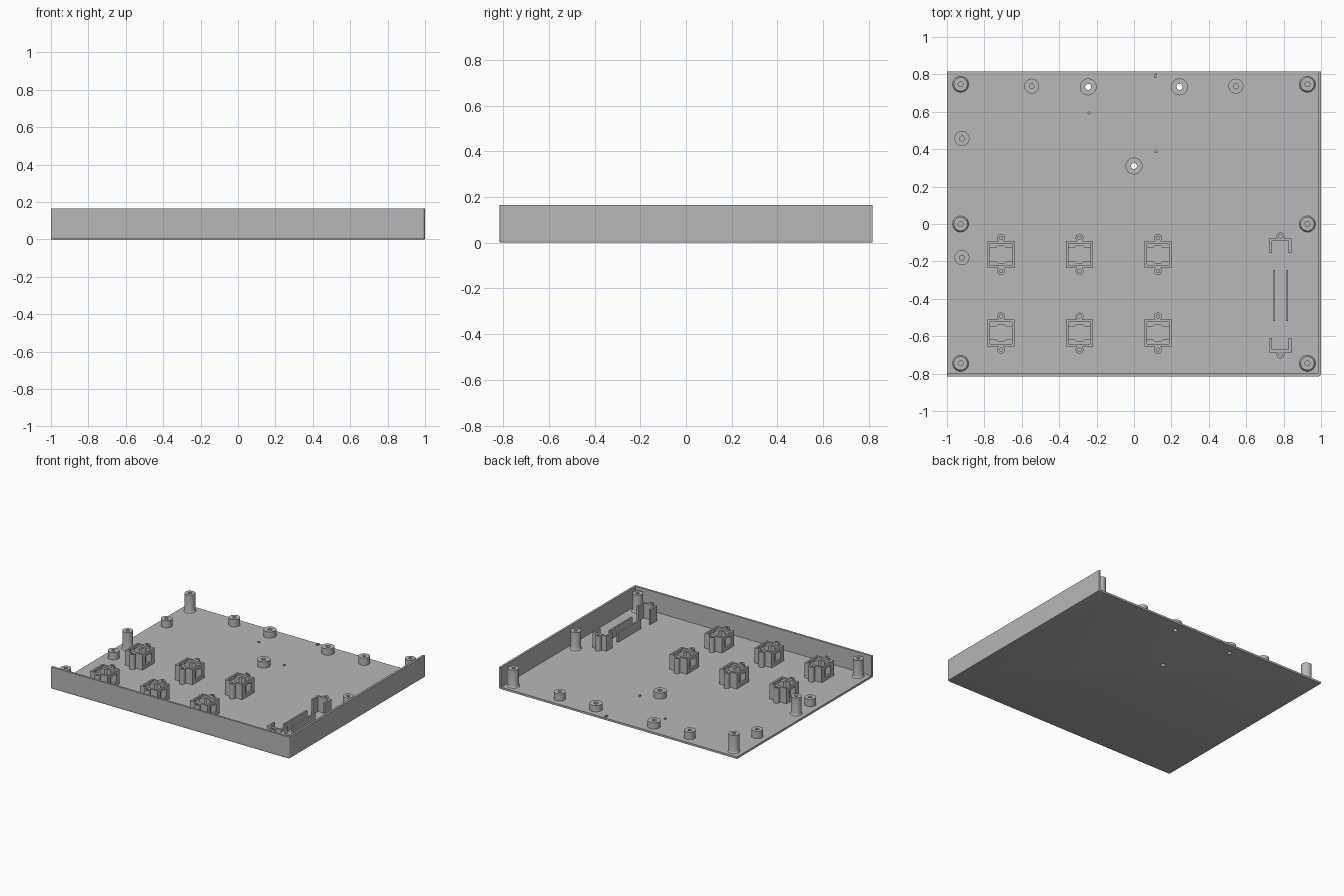
import bpy, bmesh, math
from mathutils import Vector

cube = bpy.data.objects.get("Cube")
if cube:
    bpy.data.objects.remove(cube, do_unlink=True)

grey = bpy.data.materials.new("plain_grey")
grey.use_nodes = True
grey.diffuse_color = (0.48, 0.48, 0.48, 1)
grey.node_tree.nodes["Principled BSDF"].inputs["Base Color"].default_value = (0.48, 0.48, 0.48, 1)

FLOOR, TOP = 0.015, 0.165
X, Y, WALL, ROUND = 1.0, 0.815, 0.016, 0.016


def finish(name, bm, loc=(0, 0, 0), smooth=True):
    bmesh.ops.recalc_face_normals(bm, faces=bm.faces)
    mesh = bpy.data.meshes.new(name)
    bm.to_mesh(mesh)
    bm.free()
    mesh.materials.append(grey)
    return place(name, mesh, loc, smooth)


def place(name, mesh, loc, smooth=True):
    ob = bpy.data.objects.new(name, mesh)
    ob.location = loc
    bpy.context.collection.objects.link(ob)
    if smooth:
        bpy.ops.object.select_all(action='DESELECT')
        ob.select_set(True)
        bpy.context.view_layer.objects.active = ob
        bpy.ops.object.shade_smooth_by_angle(angle=math.radians(35))
    return ob


def prism(bm, outline, z0, z1):
    face = bm.faces.new([bm.verts.new((x, y, z0)) for x, y in outline])
    new = bmesh.ops.extrude_face_region(bm, geom=[face])["geom"]
    verts = [v for v in new if isinstance(v, bmesh.types.BMVert)]
    bmesh.ops.translate(bm, verts=verts, vec=(0, 0, z1 - z0))


def box(bm, x0, x1, y0, y1, z0, z1):
    prism(bm, [(x0, y0), (x1, y0), (x1, y1), (x0, y1)], z0, z1)


def lathe(bm, profile, center=(0, 0), segments=32):
    # revolve a closed (radius, height) loop around a vertical axis
    rings = []
    for i in range(segments):
        a = math.tau * i / segments
        rings.append([bm.verts.new((center[0] + r * math.cos(a), center[1] + r * math.sin(a), z))
                      for r, z in profile])
    n = len(profile)
    for i in range(segments):
        a, b = rings[i], rings[(i + 1) % segments]
        for j in range(n):
            k = (j + 1) % n
            bm.faces.new((a[j], b[j], b[k], a[k]))


def tube(bm, outer, inner, z0, z1, center=(0, 0)):
    lathe(bm, [(inner, z0), (outer, z0), (outer, z1), (inner, z1)], center)


# Rounded front left corner shared by the floor and the wall
corner = [(X - ROUND + ROUND * math.sin(t), -Y + ROUND - ROUND * math.cos(t))
          for t in (math.pi / 2 * i / 8 for i in range(9))]

# Floor plate, softened along its lower rim
bm = bmesh.new()
prism(bm, [(-X, -Y)] + corner + [(X, Y), (-X, Y)], 0, FLOOR)
rim = [e for e in bm.edges if all(v.co.z < 0.001 for v in e.verts)
       and (all(v.co.y < -Y + ROUND + 0.001 for v in e.verts)
            or all(v.co.x > X - ROUND - 0.001 for v in e.verts))]
bmesh.ops.bevel(bm, geom=rim, offset=0.005, segments=2, affect='EDGES', profile=0.5)
floor = finish("floor", bm)

# Screw holes through the floor
through = [(-0.245, 0.733), (0.243, 0.733), (0, 0.31)]
for x, y in through:
    bm = bmesh.new()
    bmesh.ops.create_cone(bm, cap_ends=True, segments=32, radius1=0.016, radius2=0.016, depth=0.1)
    cutter = finish("hole_cutter", bm, (x, y, 0), False)
    cutter.hide_render = True
    mod = floor.modifiers.new("hole", 'BOOLEAN')
    mod.operation, mod.solver, mod.object = 'DIFFERENCE', 'EXACT', cutter
    bpy.context.view_layer.objects.active = floor
    bpy.ops.object.modifier_apply(modifier=mod.name)
    bpy.data.objects.remove(cutter, do_unlink=True)

# L-shaped wall along the front and the left side
bm = bmesh.new()
prism(bm, [(-X, -Y)] + corner + [(X, Y), (X - WALL, Y), (X - WALL, -Y + WALL), (-X, -Y + WALL)],
      FLOOR, TOP)
finish("front_and_left_wall", bm)

# Tall lid posts with a flared foot and a blind hole
bm = bmesh.new()
lathe(bm, [(0.013, FLOOR), (0.043, FLOOR), (0.039, 0.02), (0.037, 0.027), (0.037, 0.15), (0.013, 0.15)])
post = finish("lid_post", bm, (-0.927, 0, 0))
for x in (-0.927, 0.927):
    for y in (-0.745, 0, 0.747):
        if (x, y) != (-0.927, 0):
            place("lid_post", post.data, (x, y, 0))

# Low bosses, open ones over the floor holes
for x, y in [(-0.547, 0.737), (0.545, 0.737), (-0.92, 0.457), (-0.92, -0.18)]:
    bm = bmesh.new()
    tube(bm, 0.04, 0.013, FLOOR, 0.07)
    finish("low_boss", bm, (x, y, 0))
for x, y in through:
    bm = bmesh.new()
    tube(bm, 0.045, 0.016, FLOOR, 0.062)
    finish("open_boss", bm, (x, y, 0))

# Tiny locating pins
for x, y, stretch in [(0.115, 0.793, 1.7), (-0.24, 0.593, 1), (0.118, 0.387, 1)]:
    bm = bmesh.new()
    bmesh.ops.create_cone(bm, cap_ends=True, segments=16, radius1=0.008, radius2=0.008, depth=0.01)
    pin = finish("locating_pin", bm, (x, y, FLOOR + 0.005))
    pin.scale.y = stretch
    pin.rotation_euler.z = -0.4

# Button holder: walls, side windows, inner ledges and screw ears
H, T, HIGH = 0.0725, 0.014, 0.13
bm = bmesh.new()
for s in (-1, 1):
    y0, y1 = sorted((s * H, s * (H - T)))
    box(bm, -H, H, y0, y1, FLOOR, HIGH)
    x0, x1 = sorted((s * H, s * (H - T)))
    box(bm, x0, x1, -H + T, H - T, FLOOR, 0.04)
    box(bm, x0, x1, -H + T, H - T, 0.105, HIGH)
    for e in (-1, 1):
        y0, y1 = sorted((e * 0.035, e * (H - T)))
        box(bm, x0, x1, y0, y1, 0.04, 0.105)
    a, b = H - T, 0.035
    prism(bm, [(-a, s * a), (-a, s * b), (-0.028, s * b), (-0.015, s * 0.045),
               (0.015, s * 0.045), (0.028, s * b), (a, s * b), (a, s * a)], FLOOR, 0.115)
    tube(bm, 0.021, 0.009, FLOOR, HIGH, (0, s * (H + 0.016)))
holder = finish("button_holder", bm, (-0.711, -0.163, 0))
for x in (-0.711, -0.291, 0.128):
    for y in (-0.163, -0.583):
        if (x, y) != (-0.711, -0.163):
            place("button_holder", holder.data, (x, y, 0))

# Slider mount: two facing U brackets with ears, and two rails between them
CX, CY = 0.783, -0.382
for s, name in ((1, "rear_slider_bracket"), (-1, "front_slider_bracket")):
    bm = bmesh.new()
    far, near = s * 0.304, s * 0.227
    y0, y1 = sorted((far, far - s * T))
    box(bm, -0.058, 0.058, y0, y1, FLOOR, HIGH)
    for e in (-1, 1):
        x0, x1 = sorted((e * 0.058, e * 0.044))
        y0, y1 = sorted((near, far - s * T))
        box(bm, x0, x1, y0, y1, FLOOR, HIGH)
    tube(bm, 0.021, 0.009, FLOOR, HIGH, (0, far + s * 0.012))
    finish(name, bm, (CX, CY, 0))
for s in (-1, 1):
    bm = bmesh.new()
    box(bm, -0.006, 0.006, -0.137, 0.137, FLOOR, 0.085)
    finish("slider_rail", bm, (CX + s * 0.035, CY, 0))
